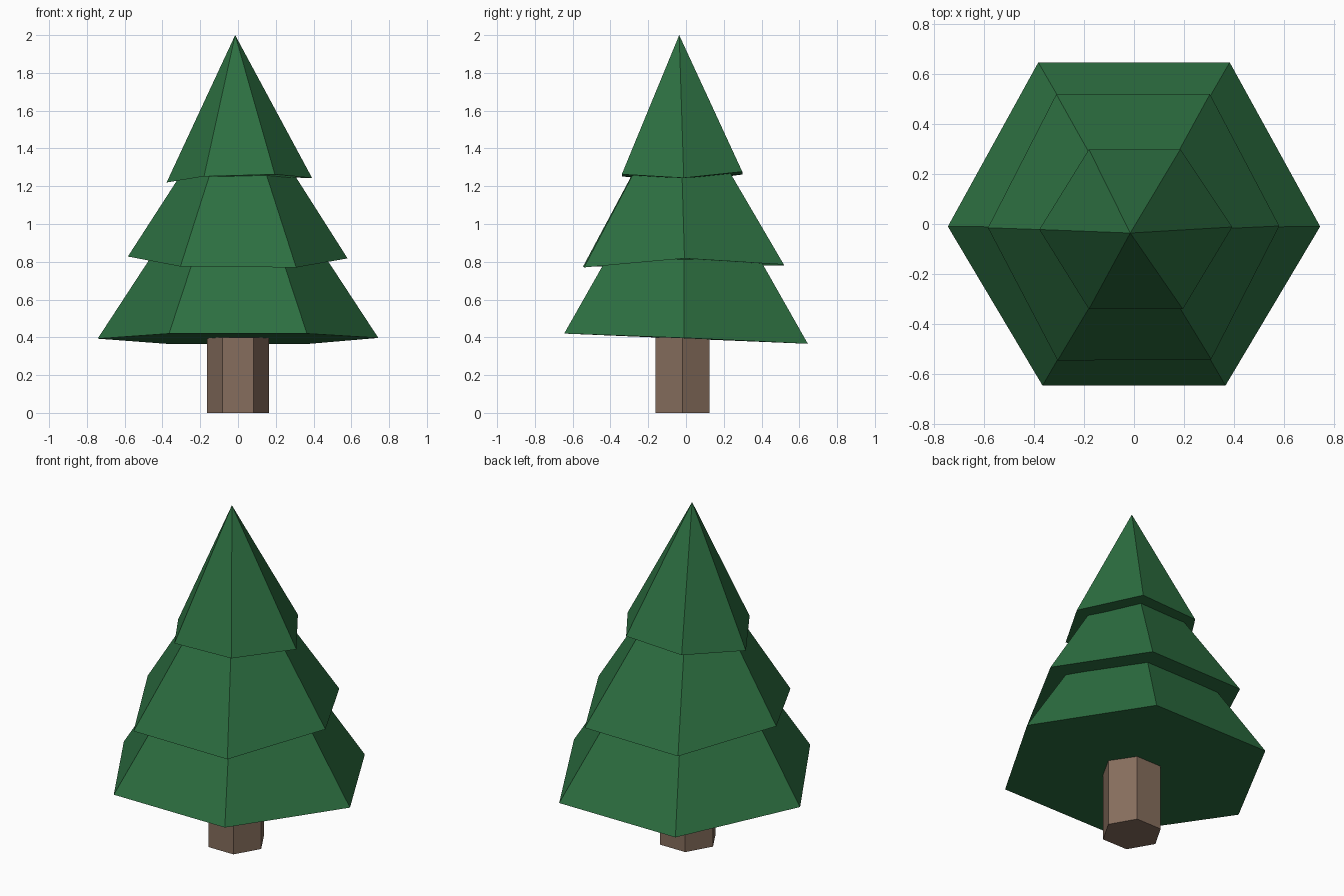
import bpy
import bmesh
import math

if "Cube" in bpy.data.objects:
    bpy.data.objects.remove(bpy.data.objects["Cube"])


def material(name, color):
    mat = bpy.data.materials.new(name)
    mat.diffuse_color = (*color, 1)
    mat.use_nodes = True
    mat.node_tree.nodes["Principled BSDF"].inputs["Base Color"].default_value = mat.diffuse_color
    return mat


def add_object(name, bm, mat):
    bmesh.ops.recalc_face_normals(bm, faces=bm.faces)
    mesh = bpy.data.meshes.new(name)
    bm.to_mesh(mesh)
    bm.free()
    mesh.materials.append(mat)
    obj = bpy.data.objects.new(name, mesh)
    bpy.context.collection.objects.link(obj)
    return obj


def tier(name, rim, apex, mat):
    """Closed six-sided cone over a slightly uneven rim."""
    bm = bmesh.new()
    ring = [bm.verts.new(p) for p in rim]
    tip = bm.verts.new(apex)
    bm.faces.new(ring[::-1])
    for i, v in enumerate(ring):
        bm.faces.new((v, ring[(i + 1) % len(ring)], tip))
    return add_object(name, bm, mat)


def prism(name, radius, center_y, height, mat, sides=6):
    bm = bmesh.new()
    ring = [bm.verts.new((radius * math.cos(math.tau * i / sides),
                          center_y + radius * math.sin(math.tau * i / sides), 0))
            for i in range(sides)]
    base = bm.faces.new(ring[::-1])
    top = bmesh.ops.extrude_face_region(bm, geom=[base], use_keep_orig=True)
    verts = [g for g in top["geom"] if isinstance(g, bmesh.types.BMVert)]
    bmesh.ops.translate(bm, verts=verts, vec=(0, 0, height))
    return add_object(name, bm, mat)


green = material("foliage_green", (0.026, 0.16, 0.053))
brown = material("bark_brown", (0.24, 0.155, 0.11))

# Trunk
prism("trunk", 0.165, -0.018, 0.4, brown)

# Foliage tiers: rims run from the right corner towards the back
tier("lower_foliage",
     [(0.743, -0.01, 0.397), (0.382, 0.645, 0.366), (-0.382, 0.645, 0.366),
      (-0.743, -0.01, 0.393), (-0.365, -0.645, 0.42), (0.365, -0.645, 0.42)],
     (0.0, -0.015, 1.53), green)
tier("middle_foliage",
     [(0.58, -0.008, 0.818), (0.303, 0.518, 0.785), (-0.31, 0.518, 0.78),
      (-0.583, -0.015, 0.828), (-0.305, -0.545, 0.775), (0.308, -0.54, 0.77)],
     (0.0, -0.035, 1.73), green)
tier("upper_foliage",
     [(0.392, -0.012, 1.244), (0.185, 0.298, 1.277), (-0.18, 0.298, 1.262),
      (-0.378, -0.022, 1.22), (-0.18, -0.34, 1.252), (0.195, -0.34, 1.263)],
     (-0.015, -0.036, 2.0), green)
